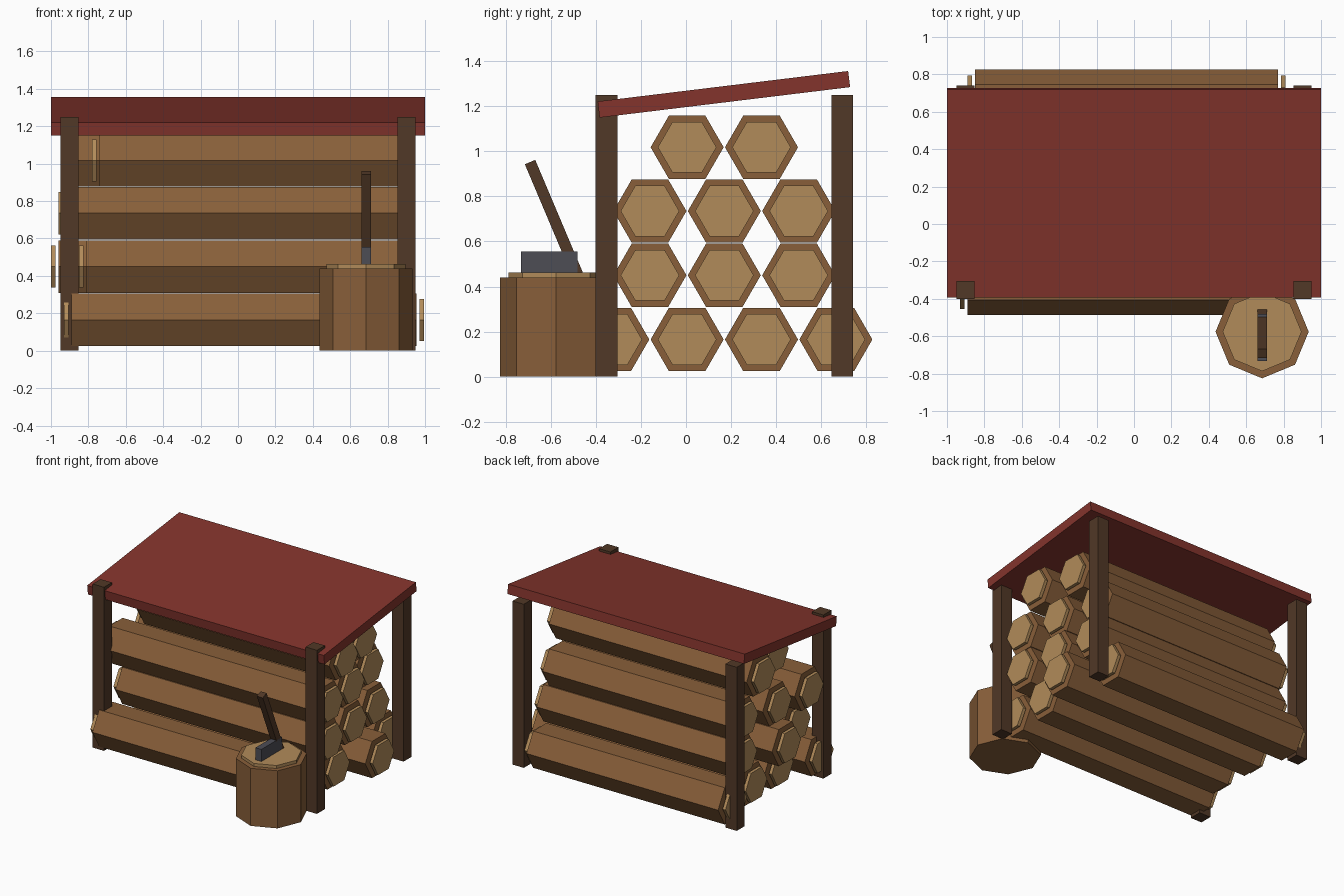
import bpy, bmesh
from math import cos, sin, pi
from mathutils import Matrix, Vector

if "Cube" in bpy.data.objects:
    bpy.data.objects.remove(bpy.data.objects["Cube"])


def material(name, rgb):
    # sRGB 0-255 to linear
    m = bpy.data.materials.new(name)
    m.diffuse_color = [(c / 255) ** 2.2 for c in rgb] + [1]
    m.use_nodes = True
    m.node_tree.nodes["Principled BSDF"].inputs["Base Color"].default_value = m.diffuse_color
    return m


BARK = material("bark", (135, 95, 60))
CUT = material("cut_wood", (176, 138, 90))
TIMBER = material("dark_timber", (82, 59, 43))
ROOF = material("red_roof", (130, 55, 48))
STEEL = material("steel", (78, 78, 86))


def finish(name, bm, mat):
    bmesh.ops.recalc_face_normals(bm, faces=bm.faces)
    me = bpy.data.meshes.new(name)
    bm.to_mesh(me)
    bm.free()
    me.materials.append(mat)
    ob = bpy.data.objects.new(name, me)
    bpy.context.collection.objects.link(ob)
    return ob


def box(name, center, size, mat, tilt=0):
    bm = bmesh.new()
    bmesh.ops.create_cube(bm, size=1, matrix=Matrix.Diagonal((*size, 1)))
    ob = finish(name, bm, mat)
    ob.location = center
    ob.rotation_euler.x = tilt
    return ob


def prism(name, start, end, radius, sides, mat, side_axis, other_axis):
    # flat-faced prism between two points, first corner along side_axis
    bm = bmesh.new()
    a, b = Vector(side_axis), Vector(other_axis)
    rings = []
    for p in (start, end):
        rings.append([bm.verts.new(Vector(p) + radius * (a * cos(2 * pi * i / sides)
                     + b * sin(2 * pi * i / sides))) for i in range(sides)])
        bm.faces.new(rings[-1])
    for i in range(sides):
        j = (i + 1) % sides
        bm.faces.new((rings[0][i], rings[0][j], rings[1][j], rings[1][i]))
    return finish(name, bm, mat)


# corner posts
for side, x in (("left", -0.9), ("right", 0.9)):
    for depth, y in (("front", -0.353), ("back", 0.693)):
        box(f"{depth}_{side}_post", (x, y, 0.625), (0.096, 0.096, 1.25), TIMBER)

# sloping roof
box("roof", (0, 0.168, 1.253), (2, 1.12, 0.072), ROOF, 0.121)

# stacked logs: height, first y, then left and right end of each log
Y, Z = (0, 1, 0), (0, 0, 1)
ROWS = [
    (0.165, -0.325, [(-0.89, 0.80), (-0.78, 0.81), (-0.79, 0.955), (-0.85, 0.77)]),
    (0.45, -0.16, [(-0.81, 0.87), (-0.96, 0.84), (-0.82, 0.80)]),
    (0.735, -0.16, [(-0.92, 0.87), (-0.88, 0.82), (-0.83, 0.75)]),
    (1.018, 0.005, [(-0.74, 0.88), (-0.86, 0.81)]),
]
for r, (z, y0, logs) in enumerate(ROWS, 1):
    for i, (x0, x1) in enumerate(logs):
        y = y0 + 0.33 * i
        name = f"log_{r}_{i + 1}"
        prism(name, (x0, y, z), (x1, y, z), 0.162, 6, BARK, Y, Z)
        # pale cut faces just off each end
        for end, x, s in (("left", x0, -1), ("right", x1, 1)):
            prism(f"{name}_{end}_cut", (x + s * 0.016, y, z), (x + s * 0.04, y, z),
                  0.13, 6, CUT, Y, Z)

# chopping block
bx, by = 0.685, -0.576
prism("chopping_block", (bx, by, 0), (bx, by, 0.44), 0.249, 8, BARK, (1, 0, 0), Y)
prism("chopping_block_top", (bx, by, 0.435), (bx, by, 0.463), 0.211, 8, CUT, (1, 0, 0), Y)

# axe
box("axe_head", (bx, -0.607, 0.505), (0.05, 0.25, 0.1), STEEL)
box("axe_handle", (bx, -0.585, 0.699), (0.05, 0.05, 0.55), TIMBER, 0.4)
